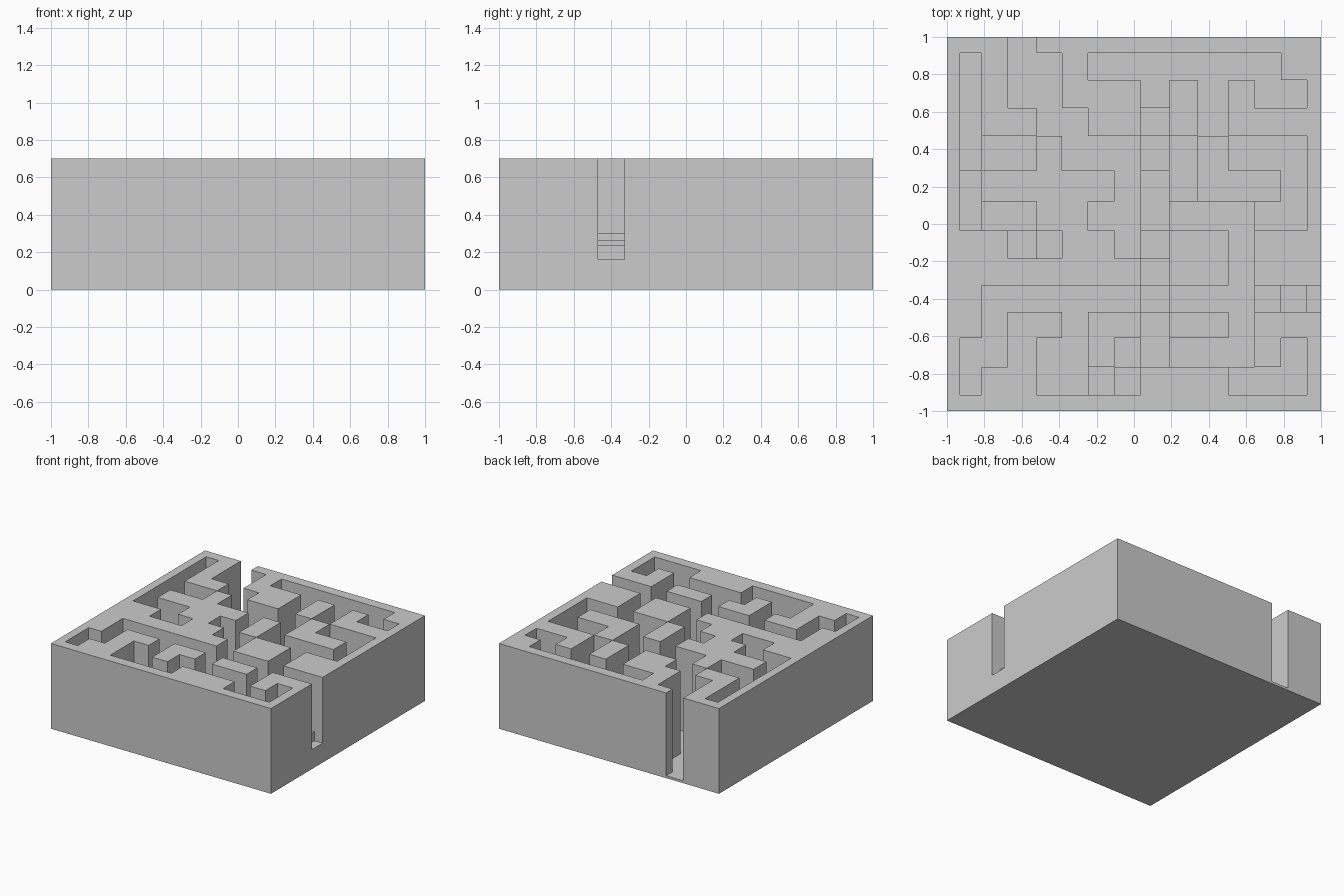
import bpy, bmesh

if "Cube" in bpy.data.objects:
    bpy.data.objects.remove(bpy.data.objects["Cube"])

# grid lines of the maze plan
X = [-1, -.93, -.815, -.675, -.52, -.385, -.245, -.105, .035, .19, .34, .505, .645, .785, .925, 1]
Y = [1, .915, .77, .62, .47, .285, .12, -.035, -.185, -.33, -.47, -.61, -.765, -.915, -1]
TOP = 0.7

# plan seen from above: '#' is wall, letters are corridor stretches with their own floor
PLAN = [
    "###A###########",
    "#L#AA#BBBBBBB##",
    "#L#AA###B#B#BB#",
    "#L##AA##b#B####",
    "#LMM#AAAcD#FFF#",
    "#N#####A#D###F#",
    "#NPP##AA#EEEFF#",
    "###QR##Af##E###",
    "########g##E###",
    "##GGGGGGhEEEijk",
    "##G##G##m##E###",
    "#GG#GG#nmEEE#o#",
    "#G##GGpq###ooo#",
    "###############",
]
FLOOR = {
    "#": TOP, "A": .02, "f": .06, "g": .10, "h": .13, "E": .20, "i": .265, "j": .235, "k": .16,
    "B": .30, "b": .22, "c": .12, "D": .16, "F": .30, "G": .30, "m": .24, "n": .28,
    "p": .32, "q": .34, "o": .32, "L": .35, "M": .32, "N": .30, "P": .27, "Q": .24, "R": .20,
}


def height(r, c):
    if 0 <= r < len(PLAN) and 0 <= c < len(PLAN[0]):
        return FLOOR[PLAN[r][c]]
    return 0.0


bm = bmesh.new()


def face(*pts):
    bm.faces.new([bm.verts.new(p) for p in pts])


for r in range(len(PLAN)):
    for c in range(len(PLAN[0])):
        x0, x1, y1, y0 = X[c], X[c + 1], Y[r], Y[r + 1]
        h = height(r, c)
        # wall top or corridor floor, and underside
        face((x0, y0, h), (x1, y0, h), (x1, y1, h), (x0, y1, h))
        face((x0, y1, 0), (x1, y1, 0), (x1, y0, 0), (x0, y0, 0))
        # upright sides wherever the neighbour is lower
        sides = [(r + 1, c, (x0, y0), (x1, y0)), (r, c + 1, (x1, y0), (x1, y1)),
                 (r - 1, c, (x1, y1), (x0, y1)), (r, c - 1, (x0, y1), (x0, y0))]
        for nr, nc, a, b in sides:
            low = height(nr, nc)
            if low < h:
                face((*a, low), (*b, low), (*b, h), (*a, h))

bmesh.ops.remove_doubles(bm, verts=bm.verts, dist=1e-4)
mesh = bpy.data.meshes.new("maze_block")
bm.to_mesh(mesh)
bm.free()
bpy.context.collection.objects.link(bpy.data.objects.new("maze_block", mesh))
